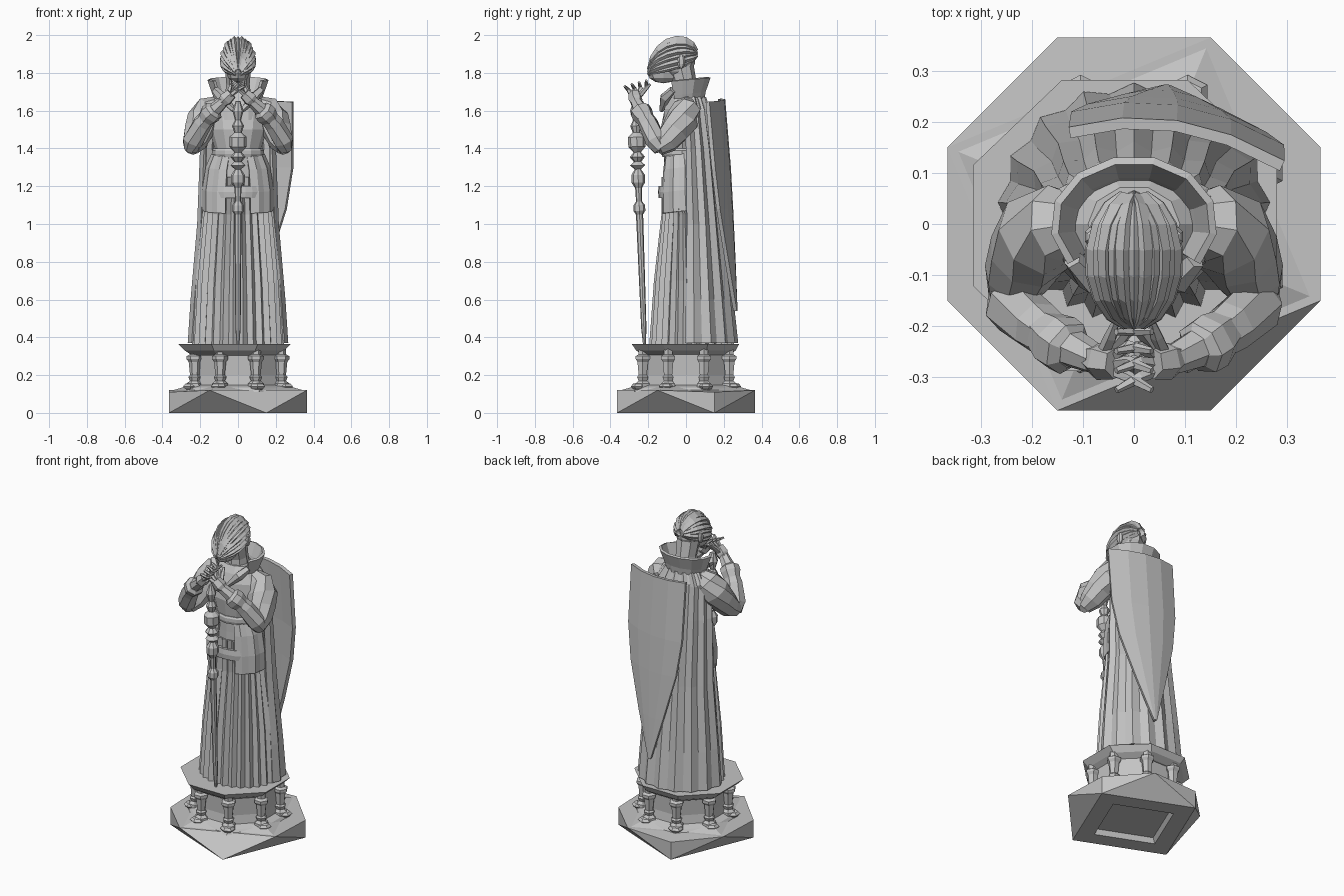
import bpy, bmesh, math
from mathutils import Vector

scene = bpy.context.scene
if "Cube" in scene.objects:
    bpy.data.objects.remove(scene.objects["Cube"])

stone = bpy.data.materials.new("grey stone")
stone.use_nodes = True
stone.diffuse_color = (0.55, 0.55, 0.55, 1)
stone.node_tree.nodes["Principled BSDF"].inputs["Base Color"].default_value = stone.diffuse_color


def finish(name, bm, thickness=0):
    bmesh.ops.recalc_face_normals(bm, faces=bm.faces)
    mesh = bpy.data.meshes.new(name)
    bm.to_mesh(mesh)
    bm.free()
    mesh.materials.append(stone)
    obj = bpy.data.objects.new(name, mesh)
    scene.collection.objects.link(obj)
    if thickness:
        mod = obj.modifiers.new("thickness", 'SOLIDIFY')
        mod.thickness = thickness
        mod.offset = 0
    return obj


def skin(name, rows, closed=True, thickness=0):
    """Join rows of points; closed rows become a capped solid."""
    bm = bmesh.new()
    grid = [[bm.verts.new(p) for p in row] for row in rows]
    n = len(rows[0])
    for a, b in zip(grid, grid[1:]):
        for i in range(n if closed else n - 1):
            j = (i + 1) % n
            bm.faces.new((a[i], a[j], b[j], b[i]))
    if closed:
        bm.faces.new(grid[0])
        bm.faces.new(grid[-1])
    return finish(name, bm, thickness)


def loft(name, sections, n, pleat=0, phase=0, x=0):
    """Stack of ellipses (z, centre y, x radius, y radius)."""
    rows = []
    for z, cy, rx, ry in sections:
        row = []
        for i in range(n):
            a = math.tau * i / n + phase
            k = pleat * (1 if i % 2 else -1)
            row.append((x + (rx + k) * math.cos(a), cy + (ry + k) * math.sin(a), z))
        rows.append(row)
    return skin(name, rows)


def sheet(name, sections, start, end, n, pleat=0, tilt=0, side=1, thickness=0.015):
    """Open cloth wrapped around part of the body, angles in degrees."""
    rows = []
    for z, cy, rx, ry in sections:
        row = []
        for i in range(n + 1):
            a = math.radians(start + (end - start) * i / n)
            k = pleat * (1 if i % 2 else -1)
            row.append((side * (rx + k) * math.cos(a), cy + (ry + k) * math.sin(a),
                        z + tilt * math.sin(a)))
        rows.append(row)
    return skin(name, rows, False, thickness)


def tube(name, path, n=7, side=1):
    """Limb along (x, y, z, radius) points."""
    pts = [Vector((side * p[0], p[1], p[2])) for p in path]
    rows = []
    for i, p in enumerate(pts):
        t = pts[min(i + 1, len(pts) - 1)] - pts[max(i - 1, 0)]
        q = t.to_track_quat('Z', 'Y')
        r = path[i][3]
        rows.append([p + q @ Vector((r * math.cos(math.tau * k / n), r * math.sin(math.tau * k / n), 0))
                     for k in range(n)])
    return skin(name, rows)


def ball(name, centre, size, u=10, v=7):
    bm = bmesh.new()
    bmesh.ops.create_uvsphere(bm, u_segments=u, v_segments=v, radius=1)
    for vert in bm.verts:
        vert.co = Vector(centre) + vert.co * Vector(size)
    return finish(name, bm)


# Plinth: square foot twisting into an eight-cornered top, with a hollow underneath
bm = bmesh.new()
for k in range(4):
    corners = [(0.15, 0), (-0.15, 0.12)] + [(0.15, 0.11)] * (k > 0)
    for x, z in corners:
        a = k * math.pi / 2
        bm.verts.new((x * math.cos(a) + .365 * math.sin(a), x * math.sin(a) - .365 * math.cos(a), z))
bmesh.ops.convex_hull(bm, input=bm.verts)
bm.normal_update()
under = [f for f in bm.faces if f.normal.z < -0.9]
bmesh.ops.inset_region(bm, faces=under, thickness=0.14)
bmesh.ops.inset_region(bm, faces=under, thickness=0.02)
for v in {v for f in under for v in f.verts}:
    v.co.z += 0.03
finish("plinth_block", bm)
eighth = math.pi / 8
loft("plinth_slope", [(0.115, 0, .39, .39), (0.145, 0, .28, .28)], 4, phase=math.atan2(.365, .15))
loft("plinth_mound", [(0.11, 0, .3, .3), (0.135, 0, .28, .28), (0.16, 0, .2, .2)], 8, phase=eighth)
loft("drum", [(0.13, 0, .24, .24), (0.2, 0, .228, .228), (0.33, 0, .235, .235)], 8, phase=eighth)
for k in range(8):
    a = k * math.pi / 4 + eighth
    cx, cy = 0.248 * math.cos(a), 0.248 * math.sin(a)
    profile = [(.12, .045), (.155, .042), (.17, .026), (.19, .034), (.2, .025), (.27, .032),
               (.285, .043), (.3, .043), (.31, .026), (.34, .026)]
    loft(f"baluster_{k + 1}", [(z, cy, r, r) for z, r in profile], 6, x=cx)
    ball(f"foot_stone_{k + 1}", (cx * 1.1, cy * 1.1, .14), (.045, .04, .02), 6, 4)
loft("ledge", [(.305, 0, .245, .245), (.33, 0, .285, .285), (.365, -.003, .322, .308)], 8, phase=eighth, x=-0.018)

# Robe and cloak
loft("pleated_robe", [(.36, .03, .235, .215), (.7, .025, .215, .185), (1.05, .01, .18, .13),
                      (1.25, -.01, .155, .11)], 56, pleat=.011)
sheet("cloak", [(1.67, 0, .12, .09), (1.6, .01, .17, .105), (1.4, .02, .185, .125), (1.0, .03, .2, .16),
                (.6, .03, .235, .205), (.37, .03, .25, .23)], -8, 188, 18, pleat=.009)

# Body
loft("torso", [(1.18, -.005, .155, .11), (1.3, -.01, .145, .105), (1.39, -.02, .12, .098), (1.5, -.015, .155, .12),
               (1.6, -.005, .17, .11), (1.67, 0, .1, .08)], 12)
loft("waist_belt", [(1.355, -.02, .132, .105), (1.37, -.02, .138, .11), (1.39, -.02, .138, .11),
                    (1.4, -.02, .13, .104)], 12)
sheet("low_belt", [(1.2, -.01, .155, .122), (1.17, -.01, .16, .126), (1.14, -.01, .155, .122)],
      -130, -50, 6, thickness=.025)
loft("mantle", [(1.55, -.005, .18, .12), (1.61, 0, .18, .12), (1.66, 0, .14, .1), (1.7, 0, .09, .075)], 10)
sheet("collar", [(1.63, 0, .105, .09), (1.69, 0, .13, .1), (1.765, .002, .157, .125)],
      -38, 218, 9, tilt=.012)

# Shield hung on the back, slightly to the left
rows = []
for z, half, cx, cy in ((1.655, .208, .082, .192), (1.3, .205, .084, .222), (1.08, .172, .082, .235),
                        (.8, .09, .075, .25), (.54, .006, .065, .262)):
    w = half / .205
    rows.append([(cx + half * u, cy - w * (.032 * u + .045 * u * u), z - .008 * u * (z > 1.6))
                 for u in (-1, -.5, 0, .5, 1)])
skin("shield", rows, False, .022)

# Paired parts
for side, word in ((1, "left"), (-1, "right")):
    sheet(f"{word}_hip_panel", [(1.37, -.015, .13, .1), (1.3, -.01, .16, .115), (1.18, -.01, .178, .122),
                                (1.07, -.005, .178, .128)], -68, 30, 7, pleat=.004, side=side, tilt=.015)
    tube(f"{word}_sleeve", [(.1, 0, 1.63, .05), (.15, 0, 1.605, .078), (.185, -.02, 1.55, .088),
                            (.21, -.06, 1.49, .078), (.23, -.105, 1.435, .066), (.245, -.15, 1.4, .042)], 8, side)
    tube(f"{word}_forearm", [(.25, -.135, 1.39, .035), (.24, -.16, 1.44, .055), (.19, -.2, 1.53, .052),
                             (.14, -.235, 1.59, .042), (.075, -.265, 1.65, .03)], 7, side)
    tube(f"{word}_cuff", [(.175, -.21, 1.55, .045), (.15, -.23, 1.58, .058), (.13, -.243, 1.6, .056),
                          (.12, -.25, 1.61, .035)], 7, side)
    tube(f"{word}_palm", [(.09, -.26, 1.635, .024), (.065, -.268, 1.66, .038), (.035, -.272, 1.69, .032)], 6, side)
    for f in range(4):
        spread = f * .038
        tube(f"{word}_finger_{f + 1}", [(.045, -.285 + f * .012, 1.675, .013),
                                        (.01, -.3 + spread * .8, 1.705 + f * .006, .012),
                                        (-.035, -.325 + spread, 1.73 + f * .01, .007)], 5, side)
    tube(f"{word}_thumb", [(.06, -.255, 1.67, .015), (.045, -.22, 1.71, .013), (.035, -.19, 1.74, .007)], 5, side)
    ball(f"{word}_ear", (side * .084, -.025, 1.86), (.014, .022, .038), 6, 5)
    tube(f"{word}_lapel", [(.12, -.07, 1.71, .02), (.085, -.11, 1.67, .028), (.02, -.13, 1.6, .012)], 5, side)

# Head with swept strands
tube("neck", [(0, .005, 1.62, .075), (0, -.005, 1.74, .062), (0, -.03, 1.84, .07)], 8)
ball("skull", (0, -.05, 1.875), (.082, .1, .11))
ball("jaw", (0, -.12, 1.8), (.06, .085, .055), 8, 6)
count = 17
for k in range(count):
    roll = math.radians(-115 + 230 * k / (count - 1))
    path = []
    for s in range(8):
        t = s / 7
        a = math.pi * (.06 + .88 * t)
        width = math.sin(a)
        path.append((.083 * width * math.sin(roll), -.075 + .125 * math.cos(a),
                     1.893 + .11 * width * math.cos(roll) - .095 * t * t,
                     .017 * (1 - .5 * t) * (.85 + .35 * (k % 2))))
    tube(f"hair_strand_{k + 1}", path, 4)

# Slender sword resting point down in front
profile = [(.365, .008), (.45, .014), (1.05, .019), (1.07, .032), (1.1, .03), (1.12, .016), (1.19, .018),
           (1.22, .036), (1.26, .036), (1.29, .016), (1.31, .04), (1.33, .02), (1.355, .04), (1.38, .02),
           (1.41, .046), (1.46, .046), (1.485, .02), (1.52, .032), (1.55, .016), (1.6, .03), (1.65, .012)]
tube("sword", [(0, -.22 - .045 * (z - .36) / 1.2, z, r) for z, r in profile], 8)
